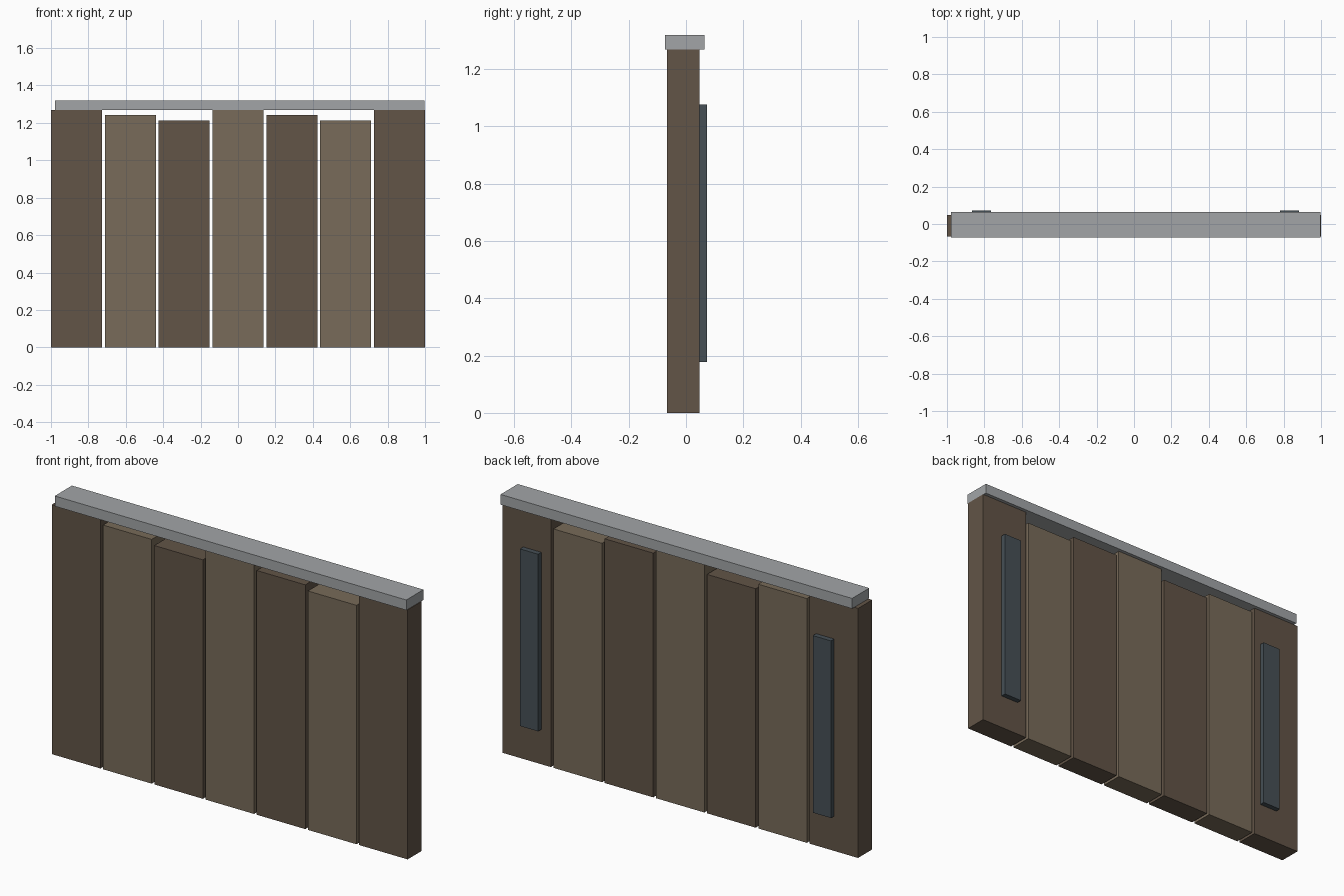
import bpy

if "Cube" in bpy.data.objects:
    bpy.data.objects.remove(bpy.data.objects["Cube"])


def material(name, rgb):
    m = bpy.data.materials.new(name)
    m.diffuse_color = (*rgb, 1)
    m.use_nodes = True
    m.node_tree.nodes["Principled BSDF"].inputs["Base Color"].default_value = m.diffuse_color
    return m


def box(name, lo, hi, mat):
    """Axis-aligned box between two corners."""
    bpy.ops.mesh.primitive_cube_add(size=1, location=[(a + b) / 2 for a, b in zip(lo, hi)])
    ob = bpy.context.object
    ob.name = name
    ob.scale = [b - a for a, b in zip(lo, hi)]
    bpy.ops.object.transform_apply(location=False, rotation=False, scale=True)
    ob.data.materials.append(mat)
    return ob


dark_wood = material("dark_wood", (0.122, 0.089, 0.063))
light_wood = material("light_wood", (0.188, 0.147, 0.100))
cap_metal = material("cap_metal", (0.36, 0.376, 0.386))
strap_metal = material("strap_metal", (0.061, 0.080, 0.093))

# Seven upright planks, alternating colour, stepping down in threes
COUNT, WIDTH, TOP = 7, 0.273, 1.268
pitch = (2 - WIDTH) / (COUNT - 1)
for i in range(COUNT):
    x = -1 + i * pitch
    box(f"plank_{i + 1}", (x, -0.066, 0), (x + WIDTH, 0.047, TOP - 0.027 * (i % 3)),
        light_wood if i % 2 else dark_wood)

# Cap rail resting on the tallest planks
box("cap_rail", (-0.979, -0.073, TOP), (0.997, 0.065, 1.32), cap_metal)

# Two upright straps on the back of the end planks
for side, x in (("left", -0.815), ("right", 0.831)):
    box(f"back_strap_{side}", (x - 0.051, 0.047, 0.177), (x + 0.051, 0.073, 1.077), strap_metal)
